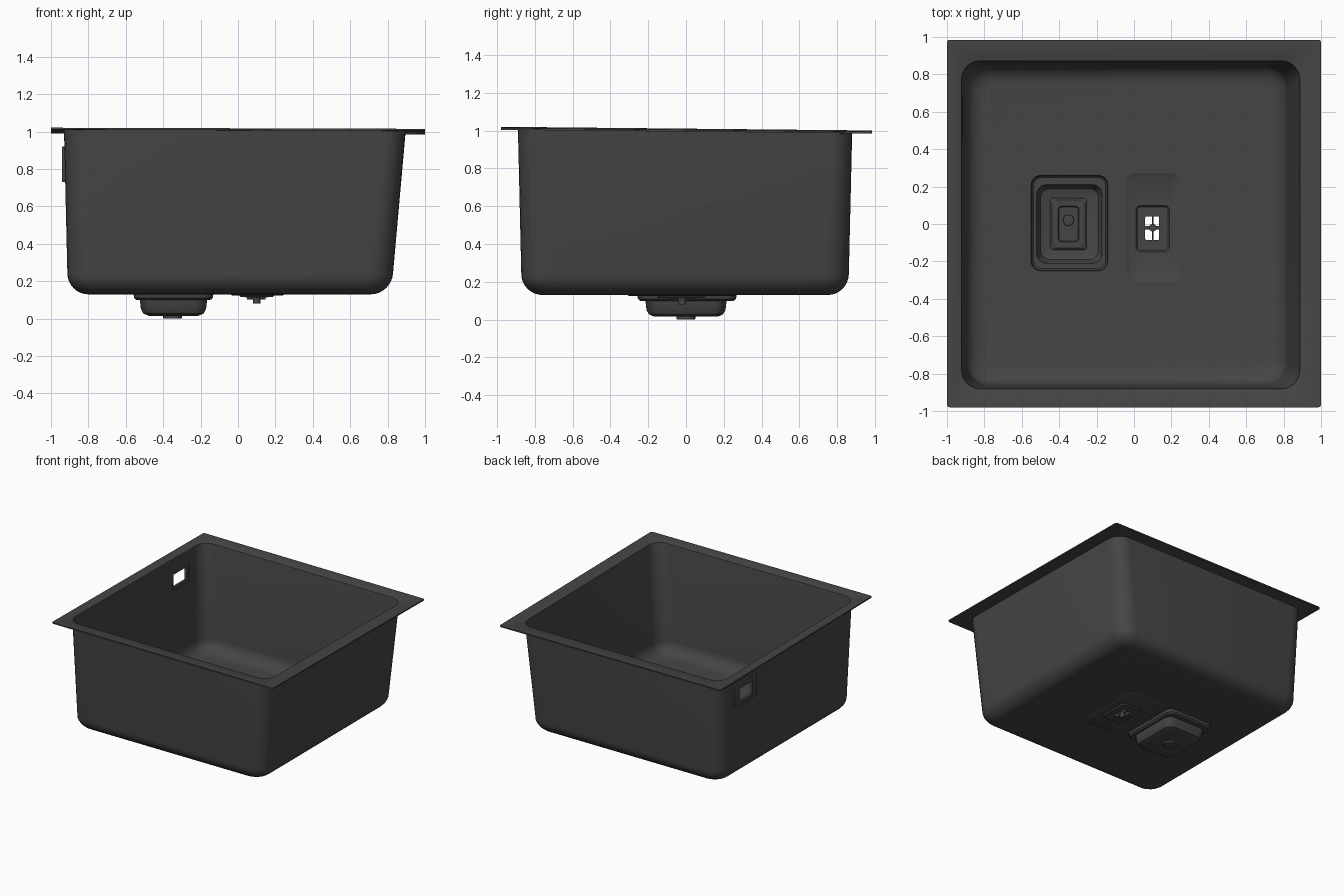
import bpy, bmesh, math
from mathutils import Matrix

cube = bpy.data.objects.get("Cube")
if cube:
    bpy.data.objects.remove(cube, do_unlink=True)

steel = bpy.data.materials.new("dark_grey")
GREY = (0.06, 0.06, 0.06, 1)
steel.diffuse_color = GREY
steel.use_nodes = True
steel.node_tree.nodes["Principled BSDF"].inputs["Base Color"].default_value = GREY


def ring(x0, x1, y0, y1, z, r, steps=6):
    """Rounded rectangle, counter-clockwise seen from above."""
    points = []
    corners = [(x1 - r, y0 + r), (x1 - r, y1 - r), (x0 + r, y1 - r), (x0 + r, y0 + r)]
    for k, (cx, cy) in enumerate(corners):
        for i in range(steps + 1):
            a = math.pi / 2 * (k - 1 + i / steps)
            points.append((cx + r * math.cos(a), cy + r * math.sin(a), z))
    return points


def add_object(name, bm):
    mesh = bpy.data.meshes.new(name)
    bm.to_mesh(mesh)
    bm.free()
    obj = bpy.data.objects.new(name, mesh)
    obj.data.materials.append(steel)
    bpy.context.collection.objects.link(obj)
    return obj


def loft(name, rings, bottom=True, top=False):
    """Skin a stack of rings, listed from the top down."""
    bm = bmesh.new()
    loops = [[bm.verts.new(p) for p in r] for r in rings]
    for a, b in zip(loops, loops[1:]):
        for i in range(len(a)):
            j = (i + 1) % len(a)
            bm.faces.new((a[i], a[j], b[j], b[i]))
    if bottom:
        bm.faces.new(loops[-1])
    if top:
        bm.faces.new(loops[0][::-1])
    if bottom and top:
        bmesh.ops.recalc_face_normals(bm, faces=bm.faces)
    return add_object(name, bm)


def box(name, x, y, z):
    bm = bmesh.new()
    bmesh.ops.create_cube(bm, size=1)
    for v in bm.verts:
        v.co = [(lo + hi) / 2 + c * (hi - lo) for c, (lo, hi) in zip(v.co, (x, y, z))]
    return add_object(name, bm)


def cylinder(name, centre, radius, length, axis="Z"):
    bm = bmesh.new()
    turn = Matrix.Rotation(math.pi / 2, 4, "Y" if axis == "X" else "X") if axis != "Z" else Matrix()
    bmesh.ops.create_cone(bm, cap_ends=True, segments=20, radius1=radius, radius2=radius,
                          depth=length, matrix=Matrix.Translation(centre) @ turn)
    return add_object(name, bm)


def finish(obj, thickness=0, cutters=(), bevel=0):
    """Thicken, cut and smooth a part."""
    if thickness:
        mod = obj.modifiers.new("sheet", "SOLIDIFY")
        mod.thickness, mod.offset = thickness, -1
    if bevel:
        mod = obj.modifiers.new("soft_edges", "BEVEL")
        mod.width, mod.segments = bevel, 2
    for c in cutters:
        mod = obj.modifiers.new("cut", "BOOLEAN")
        mod.operation, mod.object, mod.solver = "DIFFERENCE", c, "EXACT"
    bpy.ops.object.select_all(action="DESELECT")
    bpy.context.view_layer.objects.active = obj
    obj.select_set(True)
    for mod in list(obj.modifiers):
        bpy.ops.object.modifier_apply(modifier=mod.name)
    bpy.ops.object.shade_smooth_by_angle(angle=math.radians(35))


# Outlines shared by the recesses and their cutouts
DRAIN = (-0.55, -0.14, -0.25, 0.26)
VENT = (-0.04, 0.25, -0.31, 0.27)
RIM, FLOOR, FILLET = 1.008, 0.14, 0.1


def shrink(rect, d):
    return rect[0] + d, rect[1] - d, rect[2] + d, rect[3] - d


def wall(z, d=0.0):
    t = (RIM - z) / (RIM - FLOOR)
    return shrink((-0.92 + 0.02 * t, 0.885 - 0.075 * t, -0.88 + 0.02 * t, 0.87 - 0.02 * t), d)


# Basin: flat rim, tapering walls, rounded floor edge
rings = [ring(-1, 1, -0.98, 0.985, RIM, 0.015), ring(*wall(RIM, -0.008), RIM, 0.1),
         ring(*wall(RIM, -0.002), RIM - 0.004, 0.1), ring(*wall(RIM), RIM - 0.012, 0.1)]
for i in range(9):
    a = math.pi / 2 * i / 8
    z = FLOOR + FILLET * (1 - math.sin(a))
    rings.append(ring(*wall(z, FILLET * (1 - math.cos(a))), z, 0.13 - 0.05 * i / 8))
basin = loft("basin", rings)
for v in basin.data.vertices:
    if v.co.z > 0.9:
        v.co.z -= 0.01 * v.co.y + 0.003 * v.co.x

# Cutters for the two floor recesses and the overflow
cutters = [loft("floor_cutter", [ring(*r, 0.2, 0.05), ring(*r, 0.1, 0.05)], top=True)
           for r in (DRAIN, VENT)]
cutters.append(box("overflow_recess_cutter", (-1.0, -0.85), (0.46, 0.68), (0.745, 0.895)))
slot = box("overflow_slot_cutter", (-1.0, -0.85), (0.485, 0.655), (0.765, 0.87))
finish(basin, 0.01, cutters)

# Overflow plate on the outside of the wall
plate = box("overflow_plate", (-0.942, -0.922), (0.43, 0.71), (0.73, 0.92))
finish(plate, 0, [slot], 0.005)

# Drain pan with stepped ledge
pan = (-0.52, -0.17, -0.21, 0.21)
finish(loft("drain_pan", [
    ring(*DRAIN, 0.139, 0.05), ring(*shrink(DRAIN, 0.004), 0.115, 0.05),
    ring(*shrink(DRAIN, 0.012), 0.108, 0.045), ring(*pan, 0.108, 0.05),
    ring(*shrink(pan, 0.005), 0.1, 0.05), ring(*shrink(pan, 0.01), 0.055, 0.05),
    ring(*shrink(pan, 0.02), 0.035, 0.05), ring(*shrink(pan, 0.045), 0.025, 0.04)]), 0.01)

# Strainer lid: stepped square with a round knob
lid = (-0.45, -0.25, -0.14, 0.14)
finish(loft("strainer_lid", [
    ring(*shrink(lid, 0.05), 0.05, 0.015), ring(*shrink(lid, 0.045), 0.065, 0.015),
    ring(*shrink(lid, 0.012), 0.065, 0.02), ring(*lid, 0.055, 0.025),
    ring(*lid, 0.02, 0.025)], top=True))
finish(cylinder("strainer_knob", (-0.35, 0.02, 0.058), 0.03, 0.03), bevel=0.005)
finish(cylinder("drain_outlet", (-0.35, 0, 0.011), 0.05, 0.022), bevel=0.004)

# Shallow recess with an open vent
finish(loft("vent_recess", [
    ring(*VENT, 0.139, 0.05), ring(*shrink(VENT, 0.012), 0.132, 0.045),
    ring(0.01, 0.19, -0.15, 0.1, 0.132, 0.025), ring(0.018, 0.182, -0.142, 0.092, 0.122, 0.02),
    ring(0.06, 0.135, -0.085, 0.04, 0.122, 0.006)], bottom=False), 0.008)

# Bolt and cross bars inside the vent
finish(cylinder("vent_bolt", (0.1, -0.02, 0.102), 0.02, 0.044))
finish(cylinder("vent_cross_bar", (0.098, -0.02, 0.112), 0.009, 0.1, "X"))
finish(cylinder("vent_long_bar", (0.1, -0.02, 0.112), 0.004, 0.14, "Y"))

for c in cutters + [slot]:
    c.hide_render = True
    c.hide_set(True)
